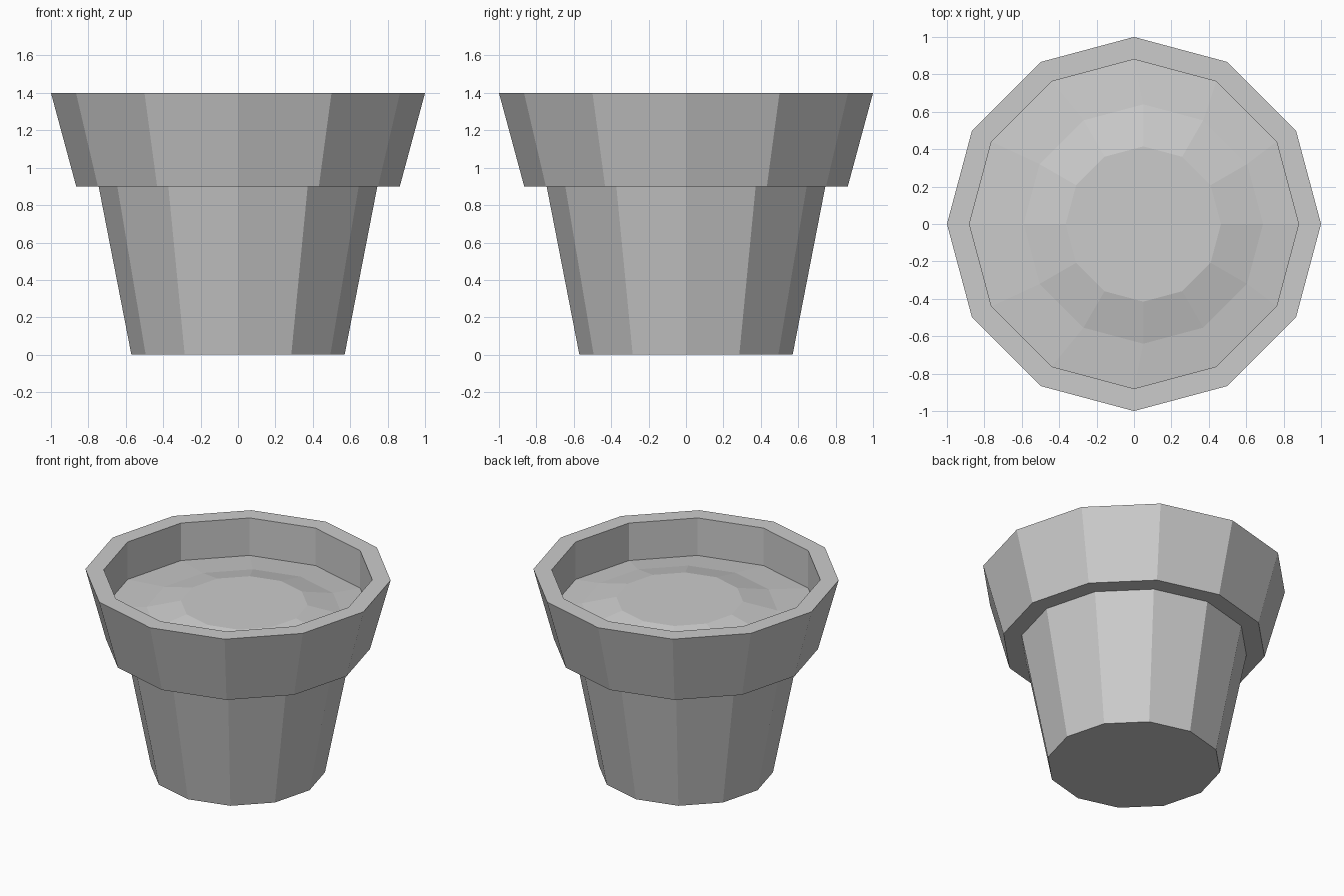
import bpy
import bmesh
from math import cos, sin, tau

SIDES = 12

cube = bpy.data.objects.get("Cube")
if cube:
    bpy.data.objects.remove(cube, do_unlink=True)

grey = bpy.data.materials.new("plain_grey")
grey.use_nodes = True
grey.diffuse_color = (0.6, 0.6, 0.6, 1)
grey.node_tree.nodes["Principled BSDF"].inputs["Base Color"].default_value = (0.6, 0.6, 0.6, 1)


def lathe(name, profile, cap_first=False, cap_last=False):
    """Join rings given as (radius, height, x offset) into a faceted surface."""
    bm = bmesh.new()
    rings = [[bm.verts.new((r * cos(tau * i / SIDES) + dx, r * sin(tau * i / SIDES), z))
              for i in range(SIDES)] for r, z, dx in profile]
    for low, high in zip(rings, rings[1:]):
        for i in range(SIDES):
            j = (i + 1) % SIDES
            bm.faces.new((low[i], low[j], high[j], high[i]))
    if cap_first:
        bm.faces.new(rings[0][::-1])
    if cap_last:
        bm.faces.new(rings[-1])
    mesh = bpy.data.meshes.new(name)
    bm.to_mesh(mesh)
    bm.free()
    mesh.materials.append(grey)
    obj = bpy.data.objects.new(name, mesh)
    bpy.context.collection.objects.link(obj)
    return obj


# Tapered pot with a wide overhanging rim and a straight inner wall
lathe("pot", [(0.57, 0, 0), (0.745, 0.9, 0), (0.865, 0.9, 0),
              (1, 1.4, 0), (0.88, 1.4, 0), (0.88, 1.13, 0)], cap_first=True)

# Low soil mound, slightly off centre, with a flat top
lathe("soil", [(0.88, 1.13, 0), (0.64, 1.155, 0.05), (0.415, 1.21, 0.05)], cap_last=True)
